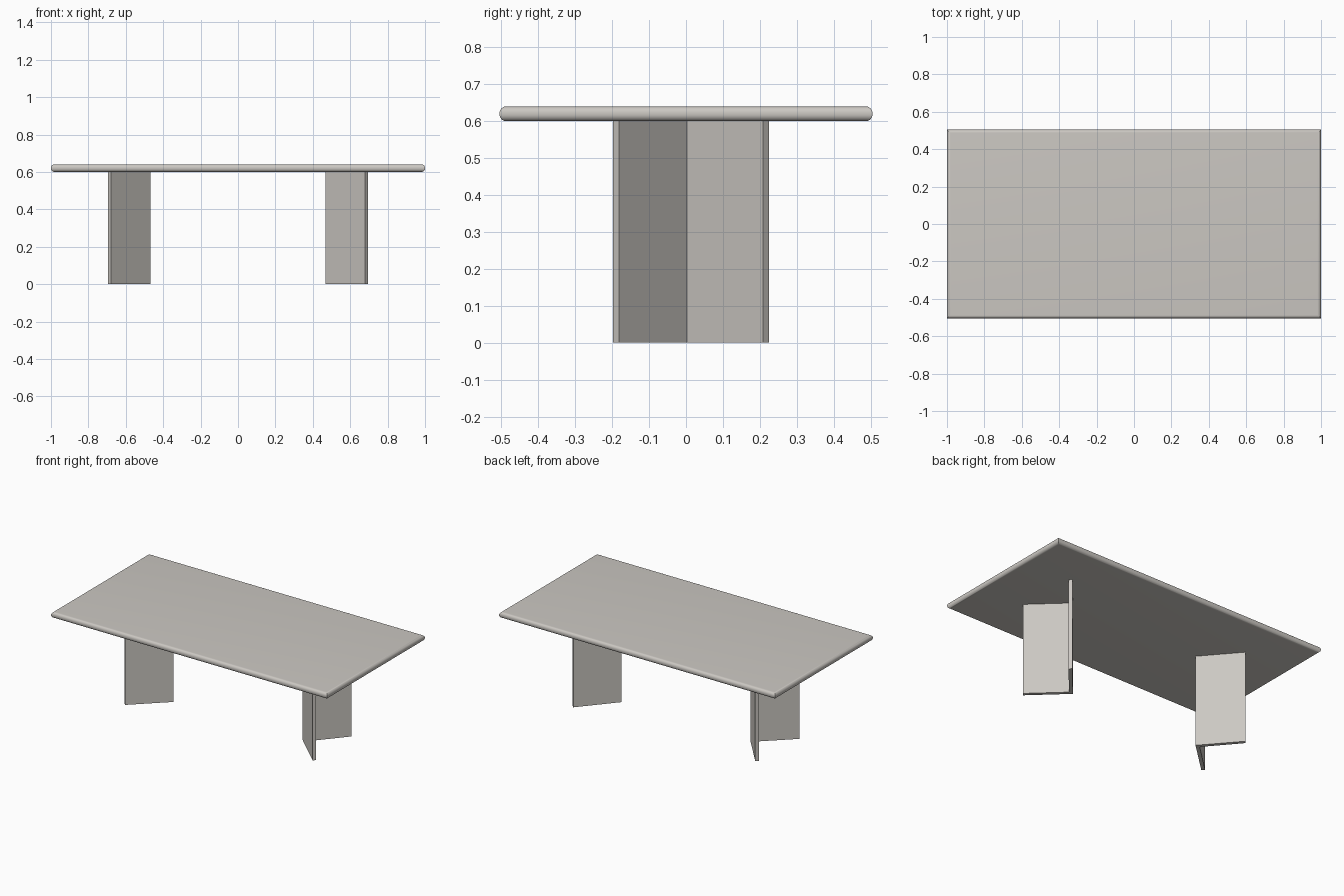
import bpy, bmesh, math

if "Cube" in bpy.data.objects:
    bpy.data.objects.remove(bpy.data.objects["Cube"])

stone = bpy.data.materials.new("warm_grey")
stone.diffuse_color = (0.60, 0.575, 0.54, 1)
stone.use_nodes = True
stone.node_tree.nodes["Principled BSDF"].inputs["Base Color"].default_value = stone.diffuse_color

HX, HY = 1.0, 0.505           # tabletop half sizes
Z0, Z1 = 0.60, 0.64           # tabletop underside and surface
R = 0.0185                    # edge rounding


def loft(name, rings):
    """Skin a stack of equal-length vertex rings and cap both ends."""
    bm = bmesh.new()
    rows = [[bm.verts.new(p) for p in ring] for ring in rings]
    n = len(rows[0])
    for a, b in zip(rows, rows[1:]):
        for i in range(n):
            j = (i + 1) % n
            bm.faces.new((a[i], a[j], b[j], b[i]))
    bm.faces.new(rows[0][::-1])
    bm.faces.new(rows[-1])
    bmesh.ops.recalc_face_normals(bm, faces=bm.faces)
    mesh = bpy.data.meshes.new(name)
    bm.to_mesh(mesh)
    bm.free()
    mesh.materials.append(stone)
    obj = bpy.data.objects.new(name, mesh)
    bpy.context.collection.objects.link(obj)
    return obj


# Tabletop: rectangle with rounded edges and sharp mitred corners
STEPS = 8
rings = []
for base, start in ((Z0 + R, -90), (Z1 - R, 0)):
    for k in range(STEPS + 1):
        a = math.radians(start + 90 * k / STEPS)
        inset = R * (1 - math.cos(a))
        x, y, z = HX - inset, HY - inset, base + R * math.sin(a)
        rings.append([(-x, -y, z), (x, -y, z), (x, y, z), (-x, y, z)])
top = loft("tabletop", rings)
bpy.context.view_layer.objects.active = top
top.select_set(True)
bpy.ops.object.shade_smooth_by_angle(angle=math.radians(35))

# Legs: V-shaped folded slabs, slightly turned, mirrored left to right
plan = [(0.467, 0.002), (0.679, -0.198), (0.694, -0.182),
        (0.498, 0.003), (0.674, 0.209), (0.659, 0.225)]
for name, side in (("right_leg", 1), ("left_leg", -1)):
    loft(name, [[(side * x, y, z) for x, y in plan] for z in (0.0, Z0 + 0.002)])
